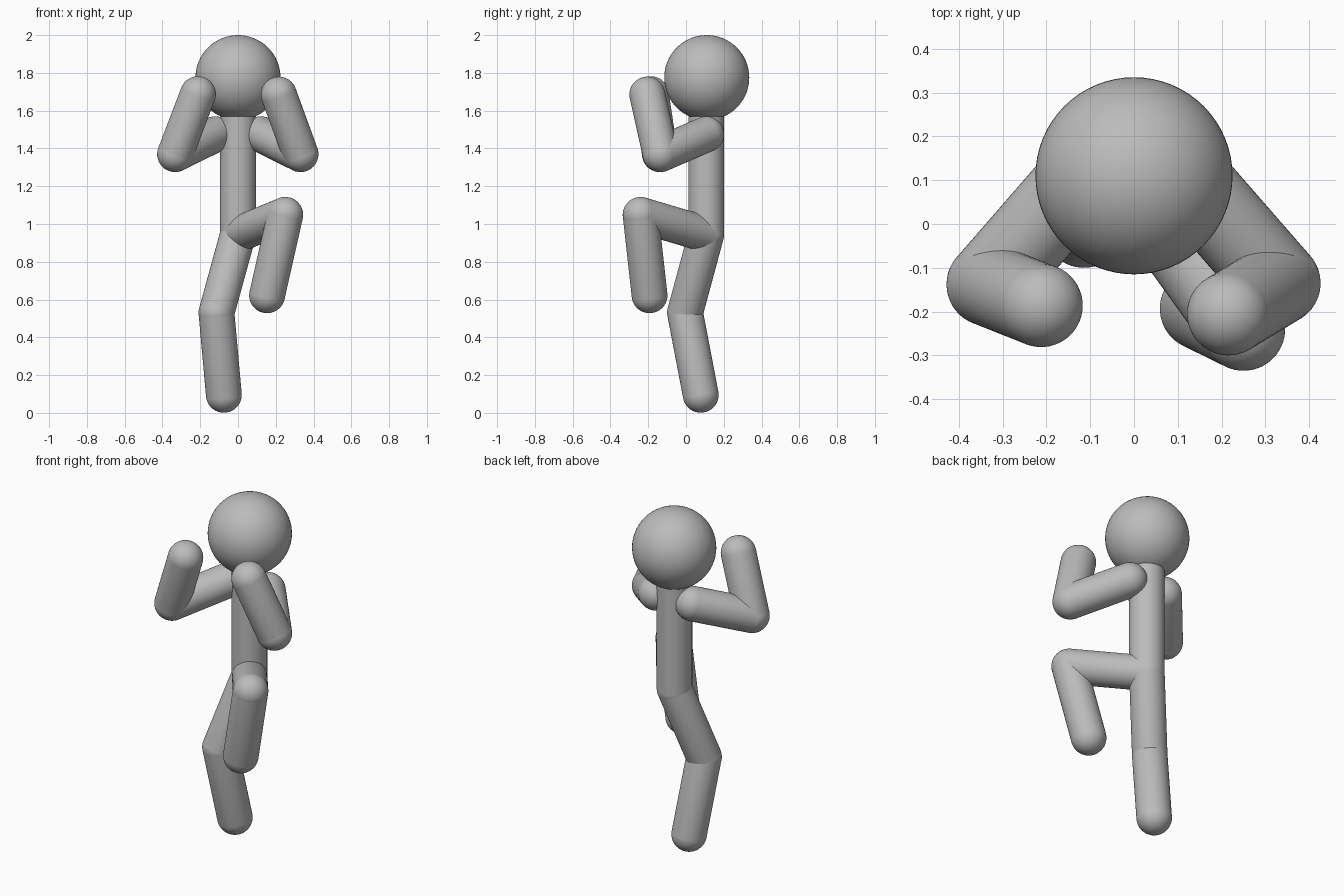
import bpy, bmesh
from mathutils import Vector, Matrix

if "Cube" in bpy.data.objects:
    bpy.data.objects.remove(bpy.data.objects["Cube"])

R = 0.095          # limb radius
DEPTH = 0.107      # y of the body's centre line

grey = bpy.data.materials.new("plain grey")
grey.diffuse_color = (0.5, 0.5, 0.5, 1)
grey.use_nodes = True
grey.node_tree.nodes["Principled BSDF"].inputs["Base Color"].default_value = grey.diffuse_color


def add_object(name, bm):
    mesh = bpy.data.meshes.new(name)
    bm.to_mesh(mesh)
    bm.free()
    mesh.materials.append(grey)
    ob = bpy.data.objects.new(name, mesh)
    bpy.context.collection.objects.link(ob)
    bpy.ops.object.select_all(action='DESELECT')
    ob.select_set(True)
    bpy.context.view_layer.objects.active = ob
    bpy.ops.object.shade_smooth_by_angle(angle=0.7)
    return ob


def capsule(name, a, b, r=R):
    """Round-ended limb from a to b: a sphere whose halves are pulled apart."""
    a, b = Vector(a), Vector(b)
    axis = b - a
    bm = bmesh.new()
    bmesh.ops.create_uvsphere(bm, u_segments=48, v_segments=33, radius=r)
    for v in bm.verts:
        if v.co.z > 0:
            v.co.z += axis.length
    turn = axis.to_track_quat('Z', 'Y').to_matrix().to_4x4()
    bm.transform(Matrix.Translation(a) @ turn)
    return add_object(name, bm)


# Head
bm = bmesh.new()
bmesh.ops.create_uvsphere(bm, u_segments=64, v_segments=32, radius=0.225,
                          matrix=Matrix.Translation((0, 0.11, 1.775)))
add_object("head", bm)

# Torso: flat-topped cylinder, with a ball closing it at the hips
HIP, TOP = 0.945, 1.57
bm = bmesh.new()
bmesh.ops.create_cone(bm, cap_ends=True, segments=48, radius1=R, radius2=R,
                      depth=TOP - HIP,
                      matrix=Matrix.Translation((0, DEPTH, (TOP + HIP) / 2)))
add_object("torso", bm)
hip = (0, DEPTH, HIP)

# Limbs as joint chains: root, middle joint, tip
limbs = {
    "left_arm": ((-0.12, DEPTH, 1.475), (-0.333, -0.138, 1.37), (-0.212, -0.186, 1.687)),
    "right_arm": ((0.12, DEPTH, 1.475), (0.331, -0.135, 1.37), (0.216, -0.205, 1.685)),
    "standing_leg": (hip, (-0.114, -0.005, 0.53), (-0.075, 0.078, 0.096)),
    "raised_leg": (hip, (0.25, -0.24, 1.048), (0.154, -0.193, 0.623)),
}
for name, (root, joint, tip) in limbs.items():
    capsule(name + "_upper", root, joint)
    capsule(name + "_lower", joint, tip)
